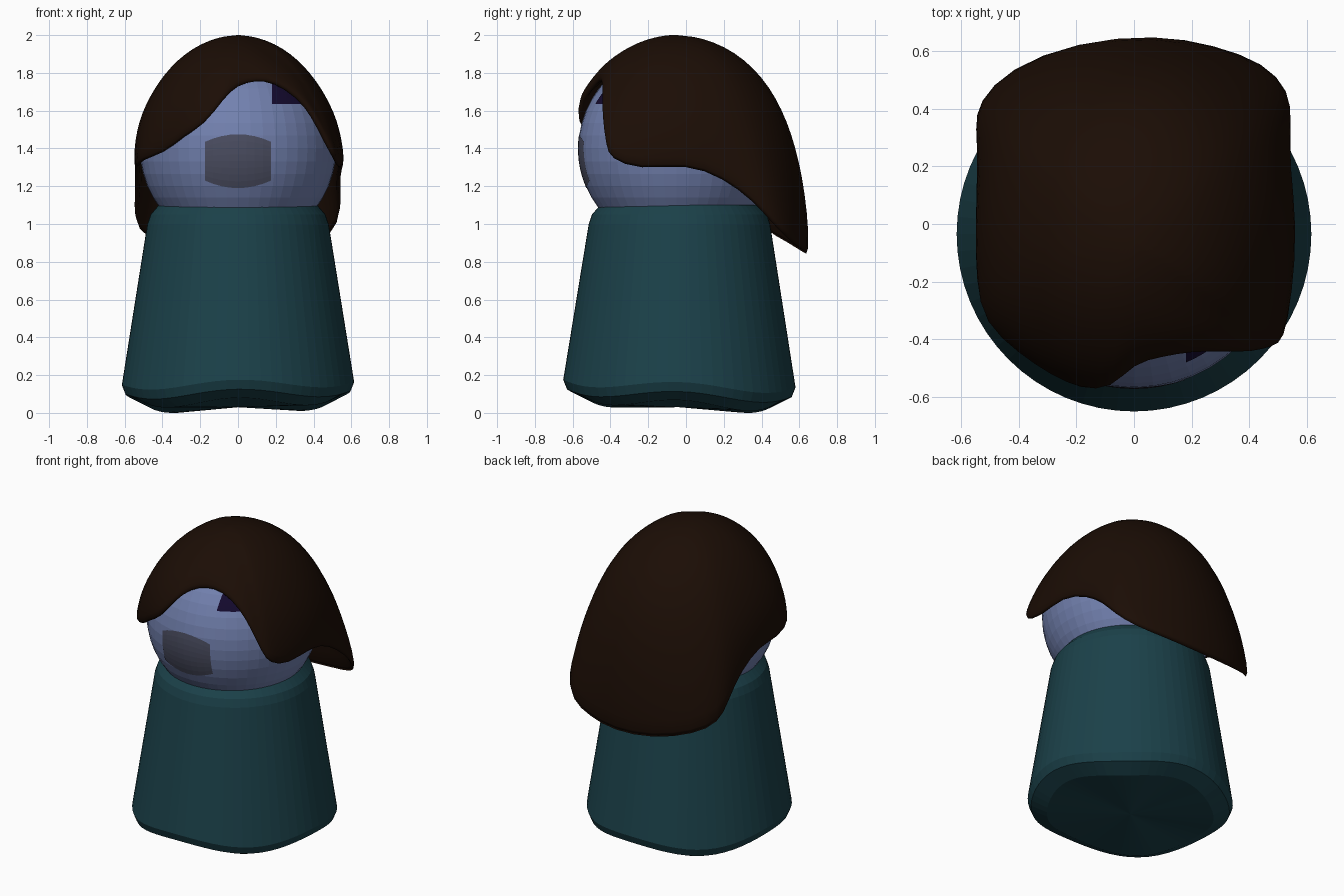
import bpy, bmesh, math
from mathutils import Vector

if "Cube" in bpy.data.objects:
    bpy.data.objects.remove(bpy.data.objects["Cube"])

C = Vector((0, -0.05, 1.4))   # head centre
R = 0.52                      # head radius


def paint(ob, name, rgb):
    mat = bpy.data.materials.new(name)
    mat.diffuse_color = (*rgb, 1)
    mat.use_nodes = True
    mat.node_tree.nodes["Principled BSDF"].inputs["Base Color"].default_value = mat.diffuse_color
    ob.data.materials.append(mat)


def build(name, verts, faces, mat, rgb):
    me = bpy.data.meshes.new(name)
    me.from_pydata(verts, [], faces)
    bm = bmesh.new()
    bm.from_mesh(me)
    bmesh.ops.recalc_face_normals(bm, faces=bm.faces)
    bm.to_mesh(me)
    bm.free()
    ob = bpy.data.objects.new(name, me)
    bpy.context.collection.objects.link(ob)
    paint(ob, mat, rgb)
    return ob


def band_faces(rows, n):
    return [(r * n + i, r * n + (i + 1) % n, (r + 1) * n + (i + 1) % n, (r + 1) * n + i)
            for r in range(rows - 1) for i in range(n)]


# Robe: tapered tube with a wavy hem and closed ends
N = 64
profile = [(0.50, -0.02), (0.595, 0.025), (0.615, 0.075), (0.48, 1.0), (0.463, 1.05), (0.42, 1.1)]
verts = []
for k, (r, z) in enumerate(profile):
    for i in range(N):
        a = math.tau * i / N
        hem = 0.06 + 0.02 * math.cos(4 * a) - 0.022 * math.cos(a - 1.95) if k < 3 else 0
        verts.append((r * math.cos(a), r * math.sin(a) - 0.035, max(z + hem, 0)))
faces = band_faces(len(profile), N)
for ring, z in ((0, 0.03), (len(profile) - 1, 1.1)):
    verts.append((0, -0.035, z))
    faces += [(ring * N + i, ring * N + (i + 1) % N, len(verts) - 1) for i in range(N)]
build("robe", verts, faces, "teal_cloth", (0.011, 0.053, 0.068))

# Head
bpy.ops.mesh.primitive_uv_sphere_add(segments=48, ring_count=24, radius=R, location=C)
head = bpy.context.object
head.name = "head"
paint(head, "blue_skin", (0.17, 0.22, 0.43))


# Face patches hugging the head
def patch(name, x0, x1, z0, z1, bulge, mat, rgb, n=8):
    vs = []
    for j in range(n + 1):
        for i in range(n + 1):
            x = x0 + (x1 - x0) * i / n
            s, t = 2 * i / n - 1, 2 * j / n - 1
            z = (z0 + z1) / 2 + t * ((z1 - z0) / 2 - bulge * s * s)
            y = C.y - math.sqrt((R + 0.002) ** 2 - x * x - (z - C.z) ** 2)
            vs.append((x, y, z))
    w = n + 1
    fs = [(j * w + i, j * w + i + 1, (j + 1) * w + i + 1, (j + 1) * w + i)
          for j in range(n) for i in range(n)]
    ob = build(name, vs, fs, mat, rgb)
    if ob.data.polygons[0].normal.y > 0:
        ob.data.flip_normals()


patch("mouth", -0.175, 0.175, 1.19, 1.475, 0.04, "grey_mouth", (0.07, 0.075, 0.12))
for side, sx in (("right", 1), ("left", -1)):
    patch(side + "_eye", sx * 0.18, sx * 0.335, 1.635, 1.75, 0.0, "dark_eye", (0.007, 0.003, 0.028))

# Hair: shell swept from the crown down to an uneven rim
rim = [(0, -.49, 1.74), (.1, -.47, 1.77), (.2, -.45, 1.76), (.33, -.45, 1.68), (.42, -.45, 1.57),
       (.49, -.43, 1.41), (.53, -.41, 1.35), (.555, -.25, 1.28), (.57, 0, 1.32), (.545, .2, 1.24),
       (.555, .36, 1.12), (.55, .47, 1.0), (.46, .57, .90), (.28, .63, .86), (.08, .665, .83),
       (-.2, .64, .84), (-.44, .55, .90), (-.55, .43, .96), (-.56, .34, 1.07), (-.545, .2, 1.2),
       (-.55, 0, 1.31), (-.55, -.2, 1.29), (-.53, -.35, 1.34), (-.40, -.45, 1.37),
       (-.29, -.53, 1.47), (-.19, -.58, 1.52), (-.08, -.585, 1.67)]
M, ROWS = len(rim), 10
up = Vector((0, 0, 1))
verts = []
for k in range(1, ROWS + 1):
    t = k / ROWS
    for p in rim:
        d = Vector(p) - C
        flat = Vector((d.x, d.y)).normalized()
        squeeze = 0.045 * flat.x ** 2 + 0.01      # sides sit closer than the back
        direction = up.slerp(d.normalized(), t)
        s = min(1, 1.6 * t)
        base = 0.602 - squeeze * s * s * (3 - 2 * s)
        verts.append(C + direction * (base + (d.length - 0.602 + squeeze) * t ** 5))
faces = band_faces(ROWS, M)
verts.append(C + up * 0.602)
faces += [(i, (i + 1) % M, len(verts) - 1) for i in range(M)]
hair = build("hair", verts, faces, "dark_brown_hair", (0.011, 0.004, 0.0015))
if hair.data.polygons[-1].normal.z < 0:
    hair.data.flip_normals()
solid = hair.modifiers.new("thickness", 'SOLIDIFY')
solid.thickness = 0.035
solid.offset = -1
sub = hair.modifiers.new("smooth", 'SUBSURF')
sub.levels = sub.render_levels = 1
for poly in hair.data.polygons:
    poly.use_smooth = True
